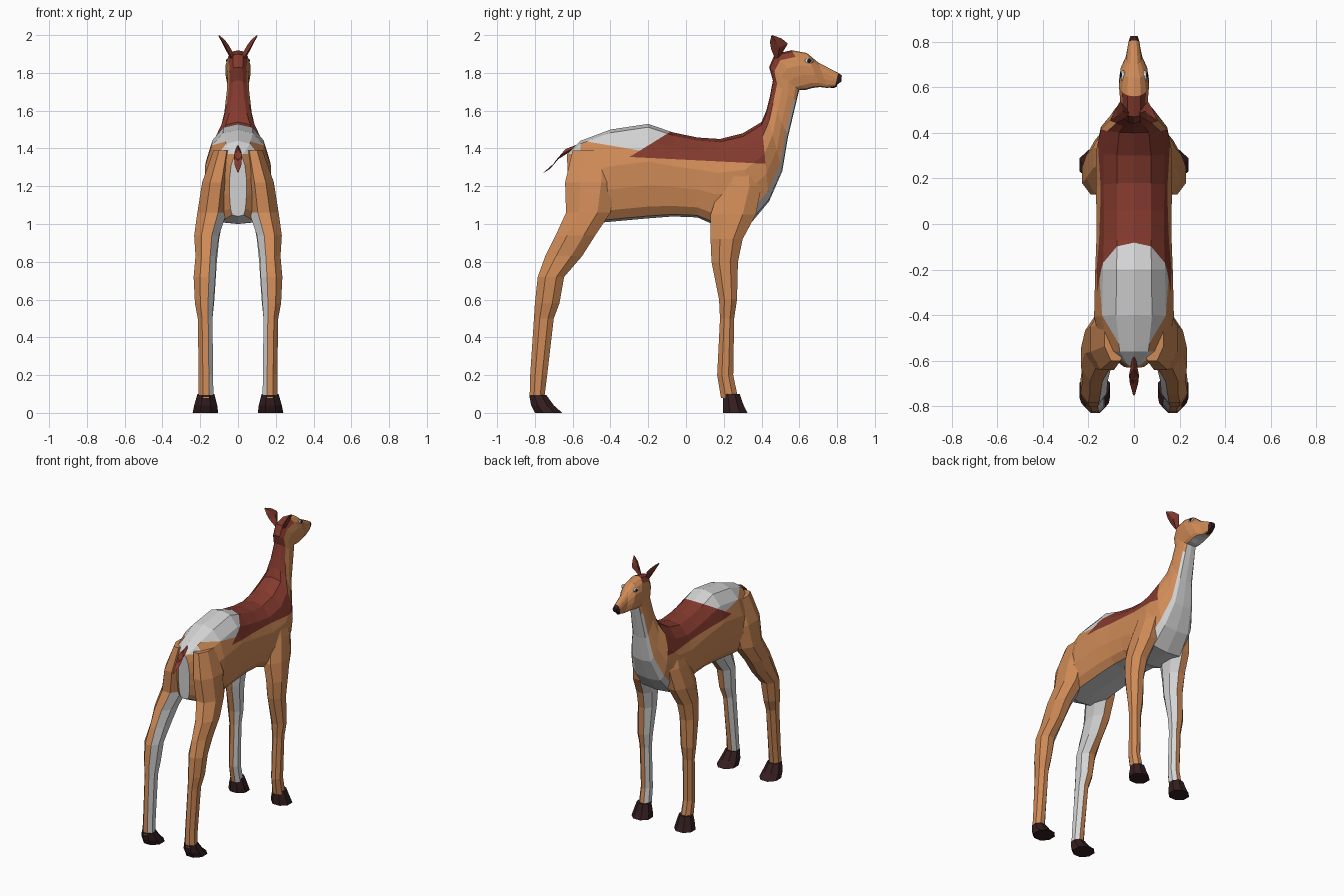
import bpy, bmesh, math
from mathutils import Vector as V

if "Cube" in bpy.data.objects:
    bpy.data.objects.remove(bpy.data.objects["Cube"])


def material(name, rgb):
    m = bpy.data.materials.new(name)
    m.diffuse_color = (*rgb, 1)
    m.use_nodes = True
    m.node_tree.nodes["Principled BSDF"].inputs["Base Color"].default_value = m.diffuse_color
    return m


FUR, RED, WHITE, DARK = 0, 1, 2, 3
MATS = [material("tan fur", (0.62, 0.255, 0.095)),
        material("red brown fur", (0.23, 0.042, 0.027)),
        material("pale fur", (0.66, 0.66, 0.66)),
        material("dark hoof", (0.035, 0.013, 0.014)),
        material("eye white", (0.8, 0.8, 0.8)),
        material("eye black", (0.01, 0.01, 0.012))]


def finish(name, bm, mirror=False):
    me = bpy.data.meshes.new(name)
    bm.to_mesh(me)
    bm.free()
    for m in MATS:
        me.materials.append(m)
    ob = bpy.data.objects.new(name, me)
    bpy.context.collection.objects.link(ob)
    if mirror:
        mod = ob.modifiers.new("mirror", 'MIRROR')
        mod.use_mirror_merge = False
    return ob


def loft(rings, paint):
    """Skin a list of closed rings; paint(ring, side) gives the colour."""
    bm = bmesh.new()
    vs = [[bm.verts.new(p) for p in r] for r in rings]
    n = len(vs[0])
    for i in range(len(vs) - 1):
        for j in range(n):
            k = (j + 1) % n
            f = bm.faces.new((vs[i][j], vs[i][k], vs[i + 1][k], vs[i + 1][j]))
            f.material_index = paint(i, j)
    bm.faces.new(vs[0]).material_index = paint(-1, 0)
    bm.faces.new(vs[-1]).material_index = paint(len(vs) - 1, 0)
    bmesh.ops.recalc_face_normals(bm, faces=bm.faces)
    return bm


# Body, neck and head: one skin, each ring (top y, top z, bottom y, bottom z, half width)
SPINE = [(-.63, 1.37, -.62, 1.04, .045), (-.56, 1.44, -.54, 1.00, .14),
         (-.40, 1.50, -.42, 1.01, .175), (-.20, 1.53, -.20, 1.03, .17),
         (-.07, 1.485, -.07, 1.04, .165), (.06, 1.458, .06, 1.035, .165),
         (.18, 1.45, .14, 1.00, .167), (.30, 1.48, .34, 1.00, .167),
         (.40, 1.54, .44, 1.12, .145), (.425, 1.60, .51, 1.28, .10),
         (.445, 1.68, .54, 1.46, .072), (.46, 1.76, .585, 1.65, .058),
         (.44, 1.83, .60, 1.71, .055), (.47, 1.90, .635, 1.71, .06),
         (.56, 1.92, .67, 1.72, .066), (.64, 1.905, .71, 1.725, .058),
         (.70, 1.855, .75, 1.72, .036), (.805, 1.80, .79, 1.73, .024),
         (.825, 1.787, .823, 1.755, .016)]
HALF = [(0, 1), (.45, .93), (.8, .65), (1, .2), (1, -.3), (.88, -.75), (.68, -.95), (0, -1)]
SECTION = HALF + [(-u, t) for u, t in HALF[-2:0:-1]]


def body_ring(yt, zt, yb, zb, w):
    top, bot = V((0, yt, zt)), V((0, yb, zb))
    return [bot.lerp(top, (t + 1) / 2) + V((u * w, 0, 0)) for u, t in SECTION]


def paint_body(i, j):
    j = min(j, len(SECTION) - 1 - j)
    if i < 0:
        return WHITE
    if i >= 17:
        return DARK
    if 7 <= i < 14 and j < 2:
        return RED
    if j == 6 and i < 16 or j == 5 and 6 <= i < 11:
        return WHITE
    return FUR


bm = loft([body_ring(*r) for r in SPINE], paint_body)
# cut the edges of the saddle and the rump patch, then colour by side of the cuts
CUTS = [(V((0, -.25, 1.385)), V((0, .105, -.17)).normalized()),
        (V((0, 0, 1.34)), V((0, .05, 1)).normalized()),
        (V((0, -.25, 1.39)), V((0, .17, 1)).normalized())]
for co, no in CUTS:
    faces = [f for f in bm.faces if f.calc_center_median().y < .42]
    geom = set(faces) | {e for f in faces for e in f.edges} | {v for f in faces for v in f.verts}
    bmesh.ops.bisect_plane(bm, geom=list(geom), plane_co=co, plane_no=no)
for f in bm.faces:
    c = f.calc_center_median()
    if c.y < .40 and f.material_index == FUR:
        ahead, above_saddle, above_rump = [(c - co).dot(no) > 0 for co, no in CUTS]
        if c.y > -.26 and ahead and above_saddle:
            f.material_index = RED
        elif not ahead and c.y < -.05 and (above_rump or c.y < -.54 and c.z > 1.38):
            f.material_index = WHITE
# the rump line rule above is one sided, so the forward saddle is settled here
for f in bm.faces:
    c = f.calc_center_median()
    if f.material_index in (FUR, WHITE) and -.3 < c.y < .40 and c.z > 1.345:
        slope = c.y + .25 - 1.62 * (c.z - 1.385)
        f.material_index = RED if slope > 0 else (WHITE if c.z > 1.39 else FUR)
finish("body", bm)


# Legs and hooves: rings (z, back y, front y, inner x, outer x)
def leg_ring(z, y0, y1, x0, x1):
    k = 1 / math.cos(math.pi / 8)
    pts = []
    for s in range(8):
        a = (s + .5) * math.pi / 4
        pts.append(V(((x0 + x1) / 2 + k * math.cos(a) * (x1 - x0) / 2,
                      (y0 + y1) / 2 + k * math.sin(a) * (y1 - y0) / 2, z)))
    return pts


def leg(name, rings, hoof):
    bm = loft([leg_ring(*r) for r in rings], lambda i, j: FUR)
    for f in bm.faces:
        if f.normal.x < -.6 and f.calc_center_median().z < 1.02:
            f.material_index = WHITE
    finish(name + "_leg", bm, True)
    finish(name + "_hoof", loft([leg_ring(*r) for r in hoof], lambda i, j: DARK), True)


leg("hind",
    [(1.39, -.60, -.38, .03, .13), (1.22, -.64, -.37, .045, .19),
     (1.06, -.635, -.40, .06, .215), (.94, -.69, -.48, .10, .232),
     (.83, -.745, -.55, .115, .225), (.72, -.785, -.645, .12, .235),
     (.58, -.80, -.67, .13, .228), (.50, -.805, -.70, .135, .213),
     (.20, -.825, -.735, .132, .208), (.08, -.828, -.75, .13, .21)],
    [(.095, -.83, -.74, .125, .215), (.04, -.82, -.70, .11, .232), (0, -.80, -.655, .105, .24)])
leg("front",
    [(1.36, .22, .37, .05, .14), (1.20, .18, .40, .06, .18),
     (1.05, .13, .37, .075, .21), (.92, .13, .30, .10, .228),
     (.80, .135, .275, .112, .225), (.60, .175, .27, .125, .225),
     (.50, .18, .255, .135, .212), (.20, .165, .25, .135, .207),
     (.08, .185, .275, .13, .208)],
    [(.10, .195, .285, .125, .215), (.04, .195, .305, .11, .232), (0, .195, .325, .105, .24)])


# Ears and tail: flat four-sided leaves
def leaf(name, stations, wide, thin, mirror):
    rings = [[V(c) + wide * w, V(c) + thin * t, V(c) - wide * w, V(c) - thin * t]
             for c, w, t in stations]
    finish(name, loft(rings, lambda i, j: RED), mirror)


leaf("ear", [((.03, .485, 1.885), .018, .014), ((.06, .495, 1.94), .05, .014),
             ((.08, .475, 1.972), .035, .010), ((.102, .455, 1.998), .004, .003)],
     V((0, .88, .3)), V((.8, 0, -.5)), True)
leaf("tail", [((0, -.59, 1.405), .008, .02), ((0, -.665, 1.365), .022, .042),
              ((0, -.70, 1.315), .018, .03), ((0, -.75, 1.275), .004, .006)],
     V((1, 0, 0)), V((0, .65, .76)), False)


# Eyes and mouth: small flattened balls
def ball(name, at, size, mat, mirror):
    bm = bmesh.new()
    bmesh.ops.create_uvsphere(bm, u_segments=8, v_segments=6, radius=1)
    for v in bm.verts:
        v.co = V(at) + V([a * b for a, b in zip(v.co, size)])
    for f in bm.faces:
        f.material_index = mat
    finish(name, bm, mirror)


ball("eye", (.048, .65, 1.863), (.011, .026, .014), 4, True)
ball("pupil", (.054, .653, 1.864), (.009, .012, .011), 5, True)
ball("mouth", (0, .775, 1.732), (.014, .025, .012), DARK, False)
